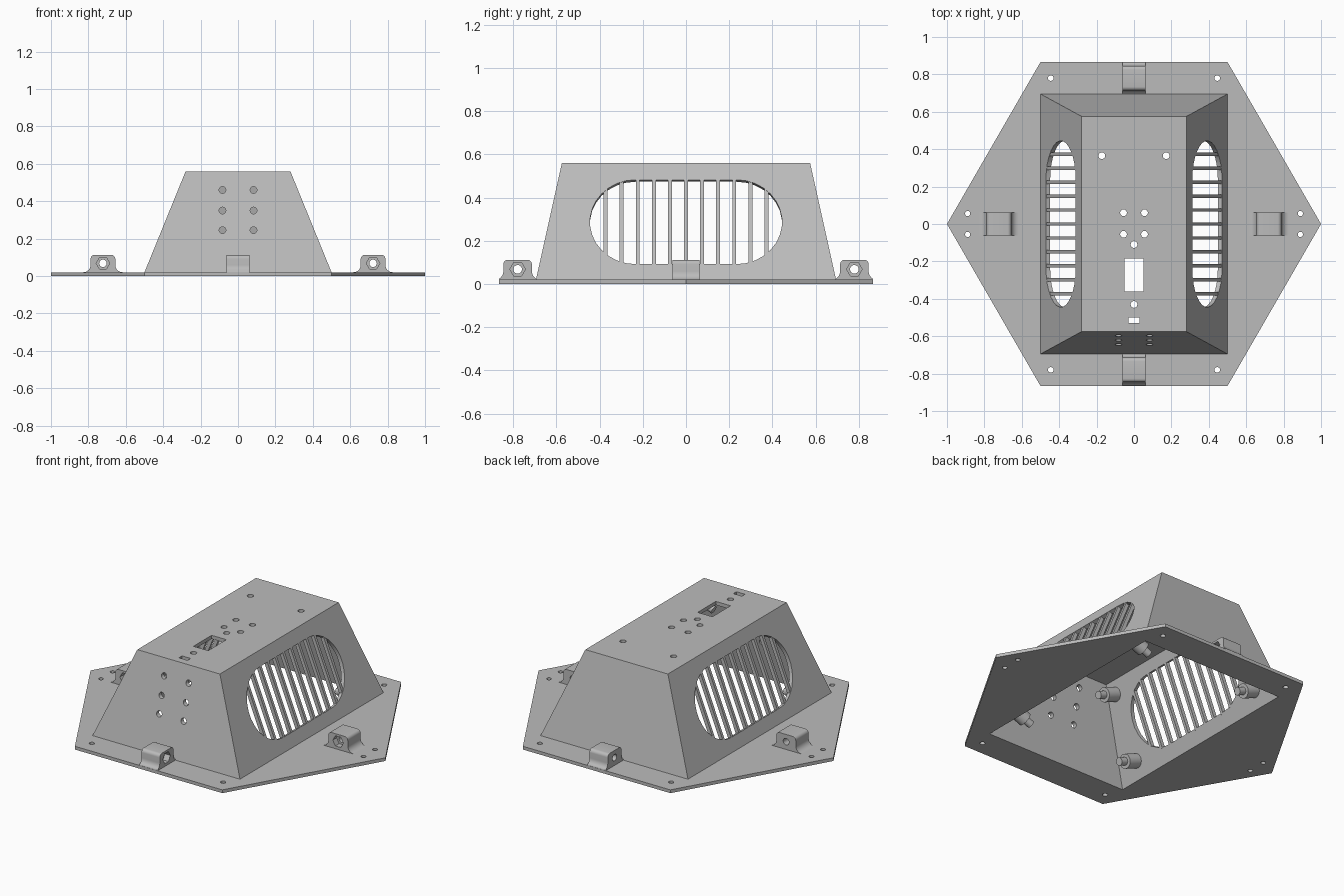
import bpy, bmesh
from math import pi, cos, sin, sqrt, atan2
from mathutils import Matrix, Vector

old = bpy.data.objects.get("Cube")
if old:
    bpy.data.objects.remove(old)

GREY = (0.5, 0.5, 0.5, 1)
mat = bpy.data.materials.new("plain grey plastic")
mat.use_nodes = True
mat.diffuse_color = GREY
bsdf = mat.node_tree.nodes["Principled BSDF"]
bsdf.inputs["Base Color"].default_value = GREY
bsdf.inputs["Roughness"].default_value = 0.6

PLATE, TOP, WALL = 0.02, 0.56, 0.026
parts = []


def prism(bm, pts, d0, d1, m=Matrix()):
    """Extrude a 2D outline from depth d0 to d1 in frame m."""
    lo, hi = ([bm.verts.new(m @ Vector((x, y, d))) for x, y in pts] for d in (d0, d1))
    bm.faces.new(lo[::-1])
    bm.faces.new(hi)
    n = len(pts)
    for i in range(n):
        j = (i + 1) % n
        bm.faces.new((lo[i], lo[j], hi[j], hi[i]))


def circle(x, y, r, n=20, start=0):
    return [(x + r * cos(start + 2 * pi * i / n), y + r * sin(start + 2 * pi * i / n)) for i in range(n)]


def rect(x, y, w, h):
    return [(x - w / 2, y - h / 2), (x + w / 2, y - h / 2), (x + w / 2, y + h / 2), (x - w / 2, y + h / 2)]


def frustum(bm, z0, z1, inset):
    """Tapered block following the housing slopes."""
    rings = []
    for z in (z0, z1):
        t = (z - PLATE) / (TOP - PLATE)
        hx, hy = 0.5 - 0.22 * t - inset, 0.695 - 0.12 * t - inset
        rings.append([bm.verts.new((x, y, z)) for x, y in rect(0, 0, 2 * hx, 2 * hy)])
    lo, hi = rings
    bm.faces.new(lo[::-1])
    bm.faces.new(hi)
    for i in range(4):
        j = (i + 1) % 4
        bm.faces.new((lo[i], lo[j], hi[j], hi[i]))


def finish(bm, name):
    bmesh.ops.recalc_face_normals(bm, faces=bm.faces)
    me = bpy.data.meshes.new(name)
    bm.to_mesh(me)
    bm.free()
    me.materials.append(mat)
    ob = bpy.data.objects.new(name, me)
    bpy.context.scene.collection.objects.link(ob)
    parts.append(ob)
    return ob


def cut(ob, bm):
    """Subtract the cutter solids from the part and bake the result."""
    cutter = finish(bm, "cutter")
    cutter.hide_render = True
    parts.remove(cutter)
    mod = ob.modifiers.new("cut", 'BOOLEAN')
    mod.operation, mod.object, mod.solver = 'DIFFERENCE', cutter, 'EXACT'
    bpy.context.view_layer.update()
    me = bpy.data.meshes.new_from_object(ob.evaluated_get(bpy.context.evaluated_depsgraph_get()))
    ob.modifiers.clear()
    ob.data = me
    bpy.data.objects.remove(cutter)


upright = Matrix.Rotation(pi / 2, 4, 'X')

# Hexagonal base plate with opening and screw holes
bm = bmesh.new()
prism(bm, circle(0, 0, 1, 6), 0, PLATE)
plate = finish(bm, "base_plate")
bm = bmesh.new()
frustum(bm, -0.1, 0.1, WALL)
for sx in (-1, 1):
    for sy in (-1, 1):
        prism(bm, circle(sx * 0.445, sy * 0.78, 0.015), -0.1, 0.1)
        prism(bm, circle(sx * 0.89, sy * 0.056, 0.014), -0.1, 0.1)
cut(plate, bm)

# Tapered hollow housing
bm = bmesh.new()
frustum(bm, PLATE, TOP, 0)
housing = finish(bm, "housing")
bm = bmesh.new()
frustum(bm, -0.1, TOP - 0.022, WALL)
cut(housing, bm)

# Frames lying on the two long sloping walls: y along, z outward
slope = Vector((-0.22, 0, TOP - PLATE)).normalized()
normal = Vector((slope.z, 0, -slope.x))
base = Matrix.Translation((0.39, 0, 0.287)) @ Matrix((Vector((0, 1, 0)), slope, normal)).transposed().to_4x4()
walls = {"left": base, "right": Matrix.Rotation(pi, 4, 'Z') @ base}

# Vent openings, top holes and front holes
R, FLAT = 0.211, 0.234
vent = [((FLAT if a < 16 else -FLAT) + R * cos(t), R * sin(t))
        for a in range(32) for t in [-pi / 2 + pi * (a if a < 16 else a - 1) / 15]]
bm = bmesh.new()
for m in walls.values():
    prism(bm, vent, -0.08, 0.08, m)
round_holes = [(0, -0.11), (0, -0.43)]
for s in (-1, 1):
    round_holes += [(s * 0.172, 0.365), (s * 0.056, 0.06), (s * 0.056, -0.055)]
for x, y in round_holes:
    prism(bm, circle(x, y, 0.018), 0.5, 0.6)
prism(bm, rect(0, -0.272, 0.1, 0.176), 0.5, 0.6)
prism(bm, rect(0, -0.515, 0.058, 0.03), 0.5, 0.6)
for s in (-1, 1):
    for z in (0.245, 0.35, 0.46):
        prism(bm, circle(s * 0.083, z, 0.018), 0.54, 0.75, upright)
cut(housing, bm)

# Vent slats and inner mounting posts on each long wall
for side, m in walls.items():
    bm = bmesh.new()
    for k in range(-5, 6):
        y = k * 0.0745
        over = max(0, abs(y) - FLAT)
        h = sqrt(R * R - over * over) + 0.008
        prism(bm, rect(y, 0, 0.018, 2 * h), -WALL * 0.9, -0.001, m)
    finish(bm, side + "_vent_slats")
    bm = bmesh.new()
    for y in (-0.51, 0.51):
        for t in (-0.195, 0.205):
            prism(bm, circle(y, t, 0.042, 24), -0.11, -0.01, m)
            prism(bm, circle(y, t, 0.023), -0.155, -0.1, m)
    finish(bm, side + "_mounting_posts")

# Four bolt brackets with flared feet around the plate
HALF, FOOT, TALL, ROUND = 0.066, 0.105, 0.112, 0.02
flare = FOOT - HALF
edge = []
for i in range(9):
    a = pi / 2 * i / 8
    edge.append((FOOT - flare * sin(a), PLATE + flare * (1 - cos(a))))
for i in range(6):
    a = pi / 2 * i / 5
    edge.append((HALF - ROUND + ROUND * cos(a), TALL - ROUND + ROUND * sin(a)))
outline = [(FOOT, PLATE - 0.005)] + edge
outline += [(-x, z) for x, z in reversed(outline)]
for k, name in enumerate(("left", "back", "right", "front")):
    m = Matrix.Rotation(k * pi / 2, 4, 'Z') @ upright
    centre, limit = (0.78, 0.865) if k % 2 else (0.722, 1)
    bm = bmesh.new()
    prism(bm, [(min(centre + x, limit), z) for x, z in outline], -0.062, 0.062, m)
    bmesh.ops.remove_doubles(bm, verts=bm.verts, dist=0.0001)
    bracket = finish(bm, name + "_bracket")
    nut = 1 if k < 2 else -1
    bm = bmesh.new()
    prism(bm, circle(centre, 0.068, 0.02, 24), -0.1, 0.1, m)
    cut(bracket, bm)
    bm = bmesh.new()
    prism(bm, circle(centre, 0.068, 0.036, 6), nut * 0.025, nut * 0.1, m)
    cut(bracket, bm)

# Smooth round surfaces, keep edges sharp
bpy.ops.object.select_all(action='DESELECT')
for ob in parts:
    ob.select_set(True)
bpy.context.view_layer.objects.active = parts[0]
bpy.ops.object.shade_smooth_by_angle(angle=pi / 6)
